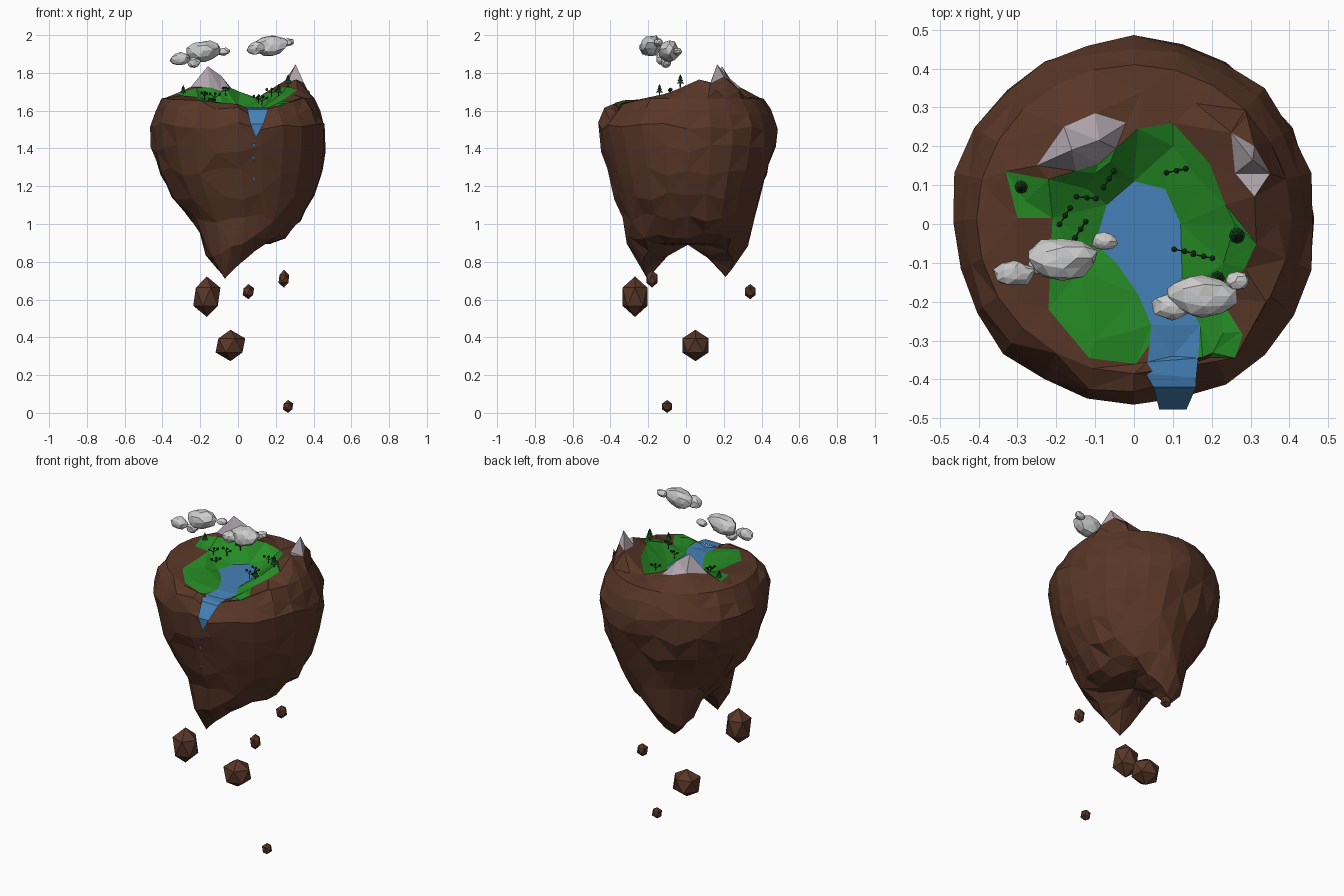
import bpy, bmesh, random
from math import sin, cos, pi, hypot
from mathutils import Vector, Matrix
from mathutils.geometry import delaunay_2d_cdt

if "Cube" in bpy.data.objects:
    bpy.data.objects.remove(bpy.data.objects["Cube"])
random.seed(4)

def material(name, *rgb):
    m = bpy.data.materials.new(name)
    m.diffuse_color = (*rgb, 1)
    m.use_nodes = True
    m.node_tree.nodes["Principled BSDF"].inputs["Base Color"].default_value = m.diffuse_color
    return m

BROWN = material("earth", 0.1, 0.038, 0.021)
GREEN = material("grass", 0.02, 0.27, 0.02)
BLUE = material("water", 0.06, 0.22, 0.48)
SNOW = material("snow", 0.42, 0.37, 0.41)
LEAF = material("leaf", 0.008, 0.05, 0.012)
BARK = material("bark", 0.05, 0.03, 0.012)

def finish(name, bm, mat=None, fix_normals=True):
    if fix_normals:
        bmesh.ops.recalc_face_normals(bm, faces=bm.faces)
    me = bpy.data.meshes.new(name)
    bm.to_mesh(me)
    bm.free()
    ob = bpy.data.objects.new(name, me)
    bpy.context.collection.objects.link(ob)
    if mat:
        me.materials.append(mat)
    return ob

# Terrain outlines seen from above
POND = [(0, .11), (.08, .09), (.12, 0), (.125, -.18), (.17, -.26), (.165, -.345),
        (.035, -.355), (.045, -.26), (.01, -.18), (-.045, -.1), (-.1, -.05), (-.07, .05)]
MEADOW = [(-.33, .135), (-.22, .115), (-.09, .155), (.01, .245), (.1, .26), (.195, .155),
          (.235, .05), (.315, -.05), (.285, -.115), (.22, -.19), (.28, -.285), (.26, -.345),
          (.1, -.34), (.04, -.31), (.005, -.36), (-.115, -.345), (-.22, -.22), (-.21, .015), (-.3, .015)]
CAP1 = [(-.25, .15, 1.725), (-.18, .25, 1.745), (-.1, .285, 1.725), (-.02, .26, 1.70),
        (-.06, .16, 1.71), (-.1, .13, 1.695)]
CAP2 = [(.25, .235, 1.76), (.31, .2, 1.78), (.35, .13, 1.745), (.31, .07, 1.765), (.26, .13, 1.75)]
# Spot heights: peaks, meadow, rim
SPOTS = [(-.16, .19, 1.835), (-.09, .215, 1.785), (.305, .165, 1.845), (-.28, .06, 1.68), (-.12, .09, 1.655),
         (.1, .2, 1.65), (.18, .1, 1.68), (.26, 0, 1.73), (.23, -.1, 1.69), (.23, -.28, 1.65),
         (-.1, -.3, 1.645), (-.14, -.12, 1.645), (.02, .34, 1.67), (-.3, -.2, 1.66), (-.13, .34, 1.685),
         (.37, 0, 1.70), (.29, .28, 1.71), (-.37, .08, 1.67), (-.2, -.3, 1.655), (.34, -.2, 1.67),
         (.16, .31, 1.675), (-.29, .22, 1.69), (.1, -.365, 1.598), (.375, .16, 1.71)]
CONTROL = [(x, y, 1.615) for x, y in POND] + CAP1 + CAP2 + SPOTS

def height(x, y):
    num = den = 0
    for cx, cy, cz in CONTROL:
        d = hypot(x - cx, y - cy)
        if d < 1e-4:
            return cz
        num += cz / d**3.5
        den += 1 / d**3.5
    return num / den

def inside(p, poly):
    hit = False
    for a, b in zip(poly, poly[1:] + poly[:1]):
        if (a[1] > p.y) != (b[1] > p.y) and p.x < (b[0] - a[0]) * (p.y - a[1]) / (b[1] - a[1]) + a[0]:
            hit = not hit
    return hit

# Rings of the floating body: z, x min, x max, y min, y max
N = 24
ROWS = [(1.65, -.405, .405, -.385, .41), (1.595, -.445, .445, -.435, .455), (1.52, -.472, .47, -.472, .485),
        (1.40, -.457, .466, -.445, .475), (1.28, -.42, .45, -.42, .44), (1.15, -.35, .41, -.38, .395),
        (1.03, -.262, .338, -.335, .365), (.935, -.205, .255, -.315, .335)]

def ring(row, jitter):
    z, x0, x1, y0, y1 = row
    out = []
    for i in range(N):
        a = 2 * pi * i / N
        k = 1 + random.uniform(-jitter, jitter * .6)
        dz = random.uniform(-1, 1) * jitter
        out.append(Vector(((x0 + x1) / 2 + (x1 - x0) / 2 * k * cos(a),
                           (y0 + y1) / 2 + (y1 - y0) / 2 * k * sin(a), z + dz)))
    return out

rim = ring(ROWS[0], 0)
for v in rim:
    v.z = 1.59 if abs(v.x - .1) < .06 and v.y < 0 else max(1.635, min(height(v.x, v.y), 1.665))

# Island top: constrained triangulation split into earth, grass, pond and snow
pts, edges = [], []
for loop in (rim, POND, MEADOW, CAP1, CAP2):
    s, n = len(pts), len(loop)
    pts += [Vector((p[0], p[1])) for p in loop]
    edges += [(s + i, s + (i + 1) % n) for i in range(n)]
pts += [Vector(p[:2]) for p in SPOTS]
verts, _, tris, *_ = delaunay_2d_cdt(pts, edges, [], 0, 1e-5)
top = []
for v in verts:
    on_rim = [r for r in rim if hypot(r.x - v.x, r.y - v.y) < 1e-4]
    z = on_rim[0].z if on_rim else height(v.x, v.y)
    top.append(Vector((v.x, v.y, z)))
regions = {"earth": bmesh.new(), "meadow": bmesh.new(), "pond": bmesh.new(), "snow_caps": bmesh.new()}
for t in tris:
    c = sum((top[i] for i in t), Vector()) / 3
    key = ("pond" if inside(c, POND) else "meadow" if inside(c, MEADOW) else
           "snow_caps" if inside(c, CAP1) or inside(c, CAP2) else "earth")
    bm = regions[key]
    bm.faces.new([bm.verts.new(top[i]) for i in t])
for key, mat in (("meadow", GREEN), ("pond", BLUE), ("snow_caps", SNOW)):
    bmesh.ops.remove_doubles(regions[key], verts=regions[key].verts, dist=1e-4)
    finish(key, regions[key], mat, False)

# Island sides and the two hanging tips
def sag(x, y):
    d = min(hypot(x + .07, 1.3 * (y + .2)), hypot(x + .07, 1.3 * (y - .21)))
    return max(0, .2 - d) * .95

body = regions["earth"]
loops = [rim] + [ring(r, .024) for r in ROWS[1:]]
notch = loops[1][19]                       # channel under the waterfall
notch.x, notch.y, notch.z = .105, -.405, 1.55
for v in loops[-1]:
    v.z -= sag(v.x, v.y)
for k, zb in ((.8, .895), (.42, .89)):
    lp = []
    for i in range(N):
        a = 2 * pi * i / N
        x, y = .01 + .2 * k * cos(a), .01 + .3 * k * sin(a)
        lp.append(Vector((x, y, zb - sag(x, y))))
    if k == .8:
        lp[16] = Vector((-.07, -.205, .71))
        lp[8] = Vector((-.07, .21, .72))
    loops.append(lp)
rows = [[body.verts.new(p) for p in lp] for lp in loops]
for j, (a, b) in enumerate(zip(rows, rows[1:])):
    for i in range(N):
        k = (i + 1) % N
        quad = [a[i], b[i], b[k], a[k]]
        s = (i + j) % 2
        body.faces.new([quad[s], quad[s + 1], quad[s + 2]])
        body.faces.new([quad[s], quad[s + 2], quad[(s + 3) % 4]])
centre = body.verts.new((.01, .01, .89))
for i in range(N):
    body.faces.new([rows[-1][i], centre, rows[-1][(i + 1) % N]])
bmesh.ops.remove_doubles(body, verts=body.verts, dist=1e-4)
finish("island_body", body, BROWN)

# Waterfall sheet and falling drops
bm = bmesh.new()
strip = [((.035, -.355, 1.616), (.165, -.345, 1.616)), ((.03, -.385, 1.614), (.16, -.395, 1.614)),
         ((.05, -.42, 1.605), (.16, -.42, 1.605)), ((.065, -.477, 1.53), (.135, -.477, 1.53))]
sv = [[bm.verts.new(p) for p in pair] for pair in strip]
for a, b in zip(sv, sv[1:]):
    bm.faces.new([a[0], b[0], b[1], a[1]])
bm.faces.new([sv[-1][0], bm.verts.new((.095, -.474, 1.455)), sv[-1][1]])
finish("waterfall", bm, BLUE, False)
bm = bmesh.new()
for x, z in ((.085, 1.41), (.08, 1.345), (.085, 1.235)):
    bm.faces.new([bm.verts.new(p) for p in ((x - .008, -.478, z + .015), (x, -.478, z - .02), (x + .008, -.478, z + .015))])
finish("water_drops", bm, BLUE, False)

# Lumps used for loose rocks and clouds
def lump(name, pos, size, sub, mat=None, tilt=0, jitter=0):
    bm = bmesh.new()
    bmesh.ops.create_icosphere(bm, subdivisions=sub, radius=1)
    for v in bm.verts:
        v.co *= 1 + random.uniform(-jitter, jitter)
    bm.transform(Matrix.Translation(pos) @ Matrix.Rotation(tilt, 4, 'Y') @ Matrix.Diagonal((*size, 1)))
    return finish(name, bm, mat)

for pos, size in (((-.165, -.27, .615), (.08, .078, .107)), ((-.04, .05, .357), (.088, .082, .083)),
                  ((.055, .34, .642), (.034, .034, .04)), ((.243, -.18, .71), (.032, .034, .047)),
                  ((.265, -.1, .034), (.031, .031, .034))):
    lump("loose_rock", pos, size, 1, BROWN)
for pos, size in (((-.185, -.088, 1.915), (.088, .055, .056)), ((-.308, -.128, 1.875), (.053, .032, .036)),
                  ((-.235, -.105, 1.855), (.037, .027, .028)), ((-.077, -.045, 1.912), (.034, .023, .021)),
                  ((.175, -.185, 1.945), (.088, .055, .055)), ((.098, -.212, 1.93), (.053, .035, .034)),
                  ((.265, -.147, 1.962), (.033, .023, .021))):
    lump("cloud", pos, size, 2, None, -.18, .12)

# Pines and shrubs
leaves, wood = bmesh.new(), bmesh.new()

def cone(bm, p, r0, r1, h, sides=6, rot=Matrix()):
    bmesh.ops.create_cone(bm, cap_ends=True, segments=sides, radius1=r0, radius2=r1, depth=h,
                          matrix=Matrix.Translation(p) @ rot @ Matrix.Translation((0, 0, h / 2)))

for x, y, s in ((-.29, .095, .8), (.265, -.03, 1), (.215, -.14, .9)):
    z = height(x, y) - .005
    cone(wood, (x, y, z), .004 * s, .003 * s, .03 * s)
    for k, r in enumerate((.021, .016, .011)):
        cone(leaves, (x, y, z + (.02 + .014 * k) * s), r * s, 0, .022 * s, 8)

for x, y, a in ((-.178, .02, 1), (-.123, .068, -.1), (-.065, .115, 1), (-.138, -.015, 1), (.108, .137, .2),
                (.128, -.07, -.2), (.177, -.083, -.2)):
    z = height(x, y) - .006
    cone(wood, (x, y, z), .003, .002, .036, 5)
    for side, lean, length in ((1, 1.0, .03), (-1, .9, .032), (1, .1, .022)):
        rot = Matrix.Rotation(a, 4, 'Z') @ Matrix.Rotation(side * lean, 4, 'Y')
        base = Vector((x, y, z + .02))
        cone(wood, base, .002, .0015, length, 4, rot)
        bmesh.ops.create_icosphere(leaves, subdivisions=1, radius=.0085,
                                   matrix=Matrix.Translation(base + rot @ Vector((0, 0, length))))
finish("tree_leaves", leaves, LEAF)
finish("tree_wood", wood, BARK)
